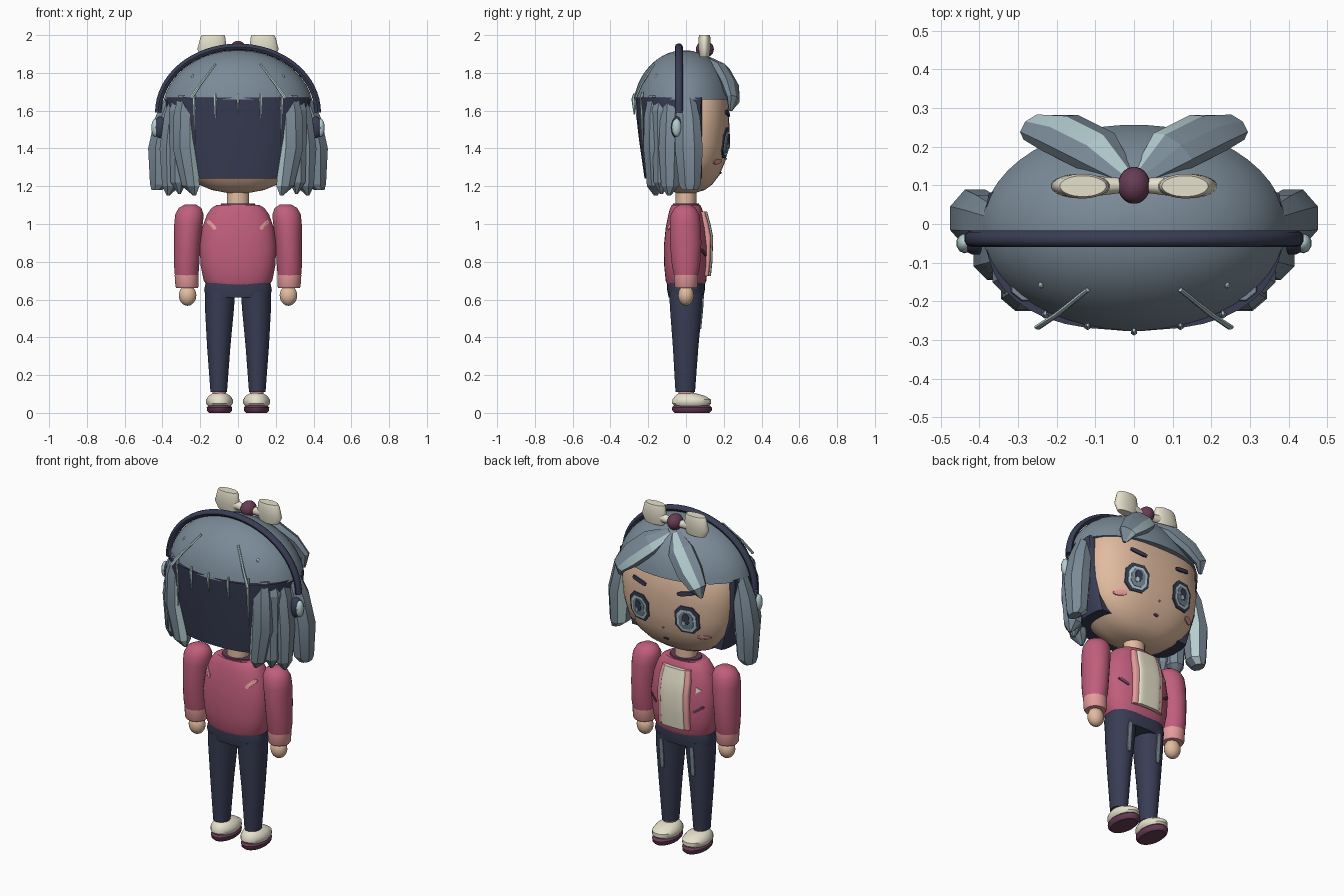
import bpy, bmesh, math
from mathutils import Vector

if "Cube" in bpy.data.objects:
    bpy.data.objects.remove(bpy.data.objects["Cube"])


def lin(c):
    return tuple((v / 255 / 12.92) if v < 11 else ((v / 255 + 0.055) / 1.055) ** 2.4 for v in c) + (1,)


MATS = {}
for key, rgb in {"hair grey": (122, 138, 151), "pale hair": (180, 205, 208), "navy": (57, 61, 84),
                 "skin": (226, 188, 160), "rose": (192, 94, 124), "light pink": (230, 156, 156),
                 "cream": (230, 225, 204), "plum": (104, 60, 84)}.items():
    MATS[key] = bpy.data.materials.new(key)
    MATS[key].diffuse_color = lin(rgb)


def skin(name, rings, mat, angle=40, stripe=(), stripe_mat=None):
    """Join rings of points into a closed tube; columns in stripe get a second colour."""
    bm = bmesh.new()
    vs = [[bm.verts.new(p) for p in r] for r in rings]
    n = len(vs[0])
    for a, b in zip(vs, vs[1:]):
        for k in range(n):
            f = bm.faces.new((a[k], a[(k + 1) % n], b[(k + 1) % n], b[k]))
            f.material_index = 1 if k in stripe else 0
    bm.faces.new(vs[0])
    bm.faces.new(vs[-1])
    bmesh.ops.recalc_face_normals(bm, faces=bm.faces)
    me = bpy.data.meshes.new(name)
    bm.to_mesh(me)
    bm.free()
    me.materials.append(MATS[mat])
    if stripe_mat:
        me.materials.append(MATS[stripe_mat])
    ob = bpy.data.objects.new(name, me)
    bpy.context.collection.objects.link(ob)
    bpy.ops.object.select_all(action='DESELECT')
    ob.select_set(True)
    bpy.context.view_layer.objects.active = ob
    if angle:
        bpy.ops.object.shade_smooth_by_angle(angle=math.radians(angle))
    return ob


def power(v, e):
    return math.copysign(abs(v) ** (2 / e), v)


def loft(name, rows, mat, n=32, e=2, s=1, ymax=9, **kw):
    """Stack of horizontal rounded sections; rows are (z, rx, ry, cx, cy)."""
    rings = []
    for z, rx, ry, cx, cy in rows:
        angs = [2 * math.pi * (k + 0.5) / n for k in range(n)]
        rings.append([(s * (cx + rx * power(math.cos(a), e)),
                       min(ymax, cy + ry * power(math.sin(a), e)), z) for a in angs])
    return skin(name, rings, mat, **kw)


def sweep(name, pts, mat, out, sizes, n=8, s=1, **kw):
    """Sweep an oval section (width, thickness) along a path."""
    pts = [Vector(p) for p in pts]
    rings = []
    for i, p in enumerate(pts):
        t = (pts[min(i + 1, len(pts) - 1)] - pts[max(i - 1, 0)]).normalized()
        side = t.cross(Vector(out)).normalized()
        up = side.cross(t)
        w, h = sizes[i]
        ring = [p + side * w * math.cos(a) + up * h * math.sin(a)
                for a in [2 * math.pi * (k + 0.5) / n for k in range(n)]]
        rings.append([(s * q.x, q.y, q.z) for q in ring])
    return skin(name, rings, mat, **kw)


def ball(name, c, r, mat, n=24, m=12):
    rows = []
    for i in range(m + 1):
        a = math.pi * (0.02 + 0.96 * i / m)
        rows.append((c[2] - r[2] * math.cos(a), r[0] * math.sin(a), r[1] * math.sin(a), c[0], c[1]))
    return loft(name, rows, mat, n)


def surface(rows, e=2, side=1):
    """Function giving the y of a lofted part at (x, z)."""
    def y_at(x, z):
        for a, b in zip(rows, rows[1:]):
            if a[0] <= z <= b[0]:
                t = (z - a[0]) / (b[0] - a[0])
                _, rx, ry, cx, cy = [p + (q - p) * t for p, q in zip(a, b)]
                u = min(1, abs((x - cx) / rx))
                return cy + side * ry * (1 - u ** e) ** (1 / e)
        return 0
    return y_at


def decal(name, y_at, cx, cz, rx, rz, mat, lift=0.006, n=8, tilt=0, e=2, side=1):
    """Thin plate following a surface."""
    rings = []
    for f, d in ((1, -0.002), (1, lift), (0.5, lift), (0.02, lift)):
        ring = []
        for k in range(n):
            a = 2 * math.pi * (k + 0.5) / n
            u, v = f * rx * power(math.cos(a), e), f * rz * power(math.sin(a), e)
            x = cx + u * math.cos(tilt) - v * math.sin(tilt)
            z = cz + u * math.sin(tilt) + v * math.cos(tilt)
            ring.append((x, y_at(x, z) + side * d, z))
        rings.append(ring)
    return skin(name, rings, mat, angle=0)


# Head and neck
HEAD = [(1.165, .06, .05, 0, 0), (1.18, .14, .1, 0, 0), (1.21, .21, .14, 0, 0), (1.26, .275, .178, 0, 0),
        (1.33, .325, .208, 0, 0), (1.42, .35, .224, 0, 0), (1.52, .36, .23, 0, 0), (1.66, .355, .225, 0, 0),
        (1.76, .28, .18, 0, 0)]
loft("head", HEAD, "skin", 40, 2.6)
loft("neck", [(1.06, .06, .055, 0, 0), (1.2, .06, .055, 0, 0)], "skin", 24)

# Face details
face = surface(HEAD, 2.6)
for s in (-1, 1):
    for i, (part, rx, rz, dz, mat) in enumerate([
            ("eye_outline", .074, .085, 0, "navy"), ("eye_white", .058, .068, -.004, "pale hair"),
            ("iris", .043, .053, -.004, "hair grey"), ("pupil", .022, .034, .008, "navy")]):
        decal(part, face, s * .155, 1.43 + dz, rx, rz, mat, .006 + .003 * i, e=2.6)
    decal("eye_glint", face, s * .155 + .01, 1.412, .012, .014, "pale hair", .018)
    decal("brow", face, s * .15, 1.585, .05, .012, "navy", .008, 8, s * .2, 4)
    decal("blush", face, s * .235, 1.33, .034, .015, "light pink", .006, 10)
decal("mouth", face, 0, 1.27, .017, .007, "plum", .006)
decal("nose", face, 0, 1.345, .006, .005, "light pink", .006)

# Hair cap and dark inner hair
cap = []
for i in range(11):
    z = 1.66 + .258 * math.sin(i / 10 * math.pi / 2)
    k = math.sqrt(1 - ((z - 1.6) / .32) ** 2)
    cap.append((z, .4 * k, .272 * k, 0, -.01))
loft("hair_cap", cap, "hair grey", 48)
loft("inner_hair", [(1.24, .31, .215, 0, -.005), (1.45, .37, .245, 0, -.005), (1.67, .385, .27, 0, -.005)],
     "navy", 40, 2.5, ymax=.085)

# Hanging side locks, swept fringe, and fine strands
for s in (-1, 1):
    loft("outer_lock", [(1.18, .03, .045, .43, .02), (1.21, .055, .062, .415, .02), (1.4, .07, .08, .411, .015),
                        (1.56, .06, .07, .385, .01), (1.68, .035, .05, .35, 0)], "hair grey", 8, s=s,
         angle=20, stripe=(2,), stripe_mat="pale hair")
    loft("middle_lock", [(1.15, .008, .01, .37, -.09), (1.2, .05, .05, .355, -.085), (1.4, .065, .065, .355, -.085),
                         (1.58, .055, .06, .34, -.08), (1.68, .04, .04, .32, -.08)], "hair grey", 8, s=s, angle=20)
    loft("back_lock", [(1.15, .008, .01, .23, -.16), (1.2, .05, .045, .25, -.165), (1.4, .07, .06, .28, -.17),
                       (1.58, .065, .055, .28, -.17), (1.68, .05, .04, .27, -.16)], "hair grey", 8, s=s,
         angle=20, stripe=(4,), stripe_mat="pale hair")
    loft("lock_filler", [(1.16, .008, .01, .31, -.13), (1.22, .045, .045, .315, -.13), (1.6, .055, .055, .315, -.13),
                         (1.68, .04, .04, .3, -.12)], "hair grey", 8, s=s, angle=20)
    sweep("fringe_lock", [(.02, .12, 1.865), (.1, .19, 1.81), (.19, .235, 1.73), (.255, .25, 1.66), (.265, .235, 1.6)],
          "hair grey", (.2, .8, .5), [(.03, .02), (.075, .04), (.075, .04), (.05, .03), (.01, .01)], s=s,
          angle=20, stripe=(2,) if s > 0 else (1,), stripe_mat="pale hair")
    sweep("top_strand", [(.12, -.17, 1.845), (.2, -.235, 1.74), (.25, -.268, 1.665)], "pale hair", (0, -1, .3),
          [(.006, .006), (.008, .006), (.01, .006)], 6, s)
    ball("hair_fleck", (s * .24, -.155, 1.775), (.009, .012, .018), "pale hair", 8, 6)
for x, z0, z1, y in ((0, 1.58, 1.69, -.274), (.12, 1.56, 1.69, -.26), (.23, 1.42, 1.7, -.23)):
    for s in ((-1, 1) if x else (1,)):
        loft("back_strand", [(z0, .002, .003, x, y), (z1 - .03, .009, .01, x, y - .005), (z1, .004, .006, x, y)],
             "pale hair", 6, s=s)

# Headphones
arc = [(.422 * math.cos(a), -.038, 1.59 + .348 * math.sin(a)) for a in [math.pi * i / 32 for i in range(33)]]
sweep("headband", arc, "navy", (0, 1, 0), [(.018, .021)] * 33, 10)
for s in (-1, 1):
    ball("ear_pad", (s * .41, -.045, 1.51), (.038, .035, .06), "navy", 12, 8)
    ball("ear_cup", (s * .438, -.05, 1.51), (.022, .026, .048), "pale hair", 10, 8)

# Hair bow
for s in (-1, 1):
    loft("bow_wing", [(1.885, .06, .025, .135, .098), (1.925, .078, .032, .138, .098), (1.985, .067, .032, .133, .098),
                      (2.0, .06, .027, .132, .098)], "cream", 24, s=s)
    sweep("bow_tie", [(.02, .1, 1.92), (.1, .098, 1.93)], "cream", (0, 1, 0), [(.018, .018), (.03, .026)], 10, s)
ball("bow_knot", (0, .1, 1.925), (.042, .048, .045), "plum")

# Jacket body
TORSO = [(.675, .165, .098, 0, 0), (.7, .182, .108, 0, 0), (.78, .198, .116, 0, 0), (.88, .204, .118, 0, 0),
         (.98, .19, .108, 0, 0), (1.05, .165, .094, 0, 0), (1.085, .14, .084, 0, 0), (1.1, .115, .076, 0, 0)]
loft("jacket", TORSO, "rose", 40, 2.4)
loft("collar", [(1.08, .1, .075, 0, 0), (1.108, .09, .07, 0, 0)], "plum", 24)
for part, w, d, mat in (("shirt_front", .075, .032, "cream"), ("lapel_trim", .1, .022, "light pink")):
    loft(part, [(.725, w, d, 0, .1), (.8, w, d, 0, .108), (.93, w, d, 0, .112), (1.0, w, d, 0, .098),
                (1.065, w * .9, d, 0, .08)], mat, 24, 5)
chest, back = surface(TORSO, 2.4), surface(TORSO, 2.4, -1)
decal("chest_badge", chest, -.14, .96, .018, .02, "cream", n=3)
decal("pocket_slit", chest, -.145, .85, .032, .008, "plum", tilt=-.6, e=4)
decal("pocket_slit", chest, .145, .85, .032, .008, "plum", tilt=.6, e=4)
for s in (-1, 1):
    decal("back_tab", back, s * .14, .995, .032, .011, "light pink", tilt=s * .8, side=-1, e=4)

# Arms, cuffs and hands
for s in (-1, 1):
    loft("sleeve", [(.72, .062, .062, .272, 0), (.78, .067, .075, .272, 0), (.9, .07, .084, .268, -.002),
                    (1.0, .076, .082, .262, -.004), (1.05, .076, .076, .257, -.005), (1.085, .06, .056, .254, -.005),
                    (1.103, .03, .028, .252, -.005)], "rose", 28, s=s)
    loft("cuff", [(.66, .056, .056, .27, 0), (.67, .062, .062, .27, 0), (.73, .064, .064, .272, 0)], "light pink",
         24, s=s)
    ball("hand", (s * .267, 0, .622), (.047, .042, .055), "skin", 20)

# Trousers
loft("hips", [(.61, .17, .092, 0, 0), (.65, .18, .1, 0, 0), (.69, .172, .1, 0, 0)], "navy", 32, 2.6)
LEG = [(.11, .044, .052, .102, -.004), (.35, .062, .068, .102, -.002), (.55, .077, .085, .098, 0),
       (.64, .08, .09, .095, 0)]
thigh = surface(LEG)
for s in (-1, 1):
    loft("trouser_leg", LEG, "navy", 28, s=s)
    decal("trouser_highlight", lambda x, z: thigh(abs(x), z), s * .1, .53, .013, .09, "hair grey", .006, 8, 0, 5)
    # Feet
    loft("sock", [(.07, .036, .042, .098, .005), (.125, .036, .042, .1, 0)], "light pink", 20, s=s)
    loft("shoe", [(.035, .06, .09, .098, .03), (.05, .071, .104, .098, .03), (.07, .071, .103, .098, .03),
                  (.09, .058, .08, .098, .022), (.104, .035, .045, .098, .005)], "cream", 28, s=s)
    loft("sole", [(0, .055, .092, .098, .032), (.012, .066, .105, .098, .032), (.028, .068, .107, .098, .032),
                  (.045, .055, .09, .098, .03)], "plum", 28, s=s)

for m in bpy.data.materials:
    if m.users and not m.is_grease_pencil:
        m.use_nodes = True
        m.node_tree.nodes["Principled BSDF"].inputs["Base Color"].default_value = m.diffuse_color
